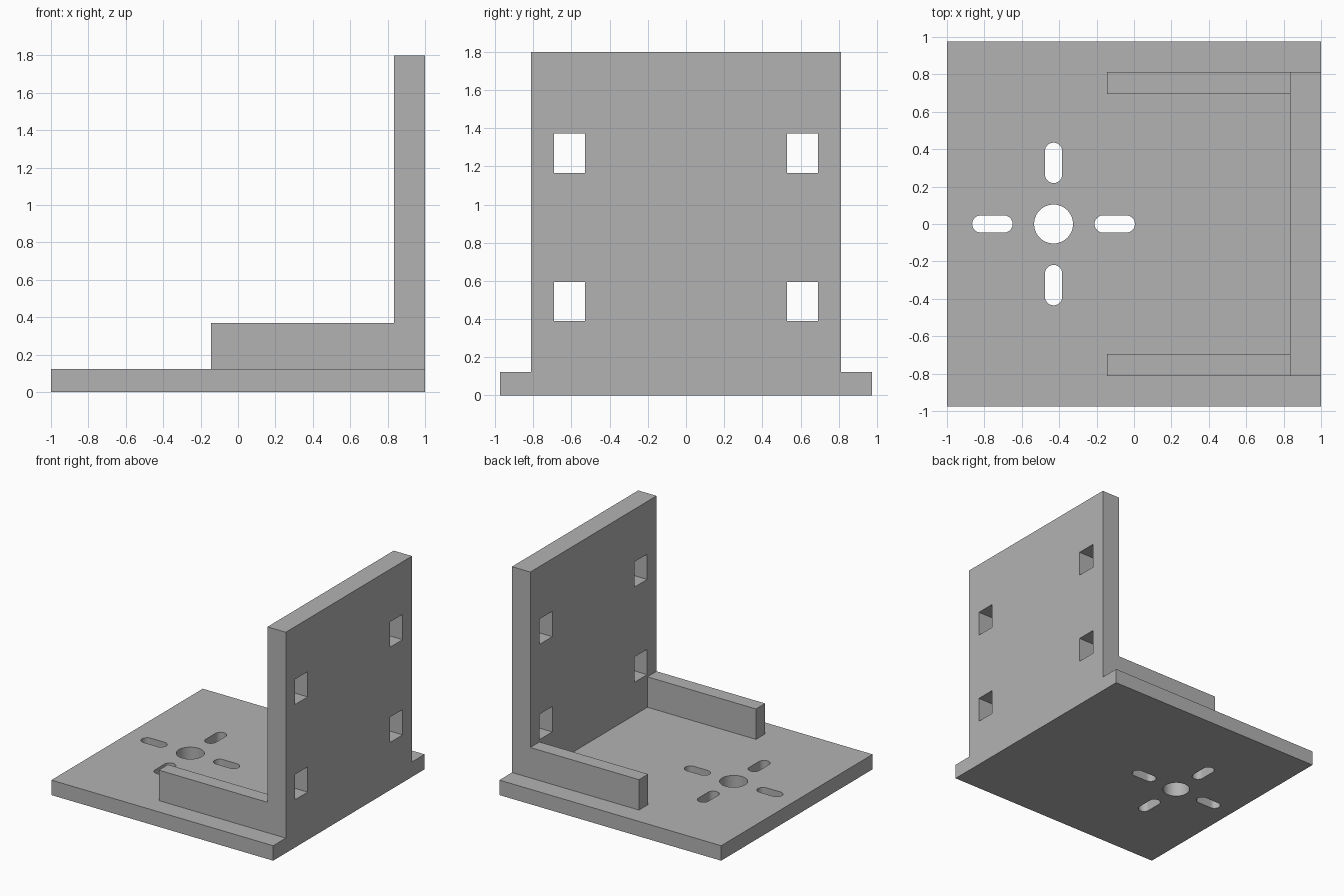
import bpy
import bmesh
import math
from mathutils import Matrix, Vector

cube = bpy.data.objects.get("Cube")
if cube:
    bpy.data.objects.remove(cube, do_unlink=True)

# Single grey finish
GREY = (0.45, 0.45, 0.45, 1.0)
grey = bpy.data.materials.new("grey")
grey.use_nodes = True
grey.diffuse_color = GREY
grey.node_tree.nodes["Principled BSDF"].inputs["Base Color"].default_value = GREY

# Main dimensions
BASE_Y, BASE_TOP = 0.975, 0.122
WALL_X, WALL_Y, WALL_TOP = 0.835, 0.813, 1.8
RIB_X, RIB_IN, RIB_TOP = -0.145, 0.695, 0.37


def finish(name, bm):
    bmesh.ops.recalc_face_normals(bm, faces=bm.faces)
    mesh = bpy.data.meshes.new(name)
    bm.to_mesh(mesh)
    bm.free()
    mesh.materials.append(grey)
    obj = bpy.data.objects.new(name, mesh)
    bpy.context.collection.objects.link(obj)
    return obj


def box(name, low, high):
    low, high = Vector(low), Vector(high)
    bm = bmesh.new()
    bmesh.ops.create_cube(bm, size=1)
    bmesh.ops.scale(bm, vec=high - low, verts=bm.verts)
    bmesh.ops.translate(bm, vec=(low + high) / 2, verts=bm.verts)
    return finish(name, bm)


def rounded_cutter(name, centre, half_run, radius, angle=0, steps=24):
    """Vertical prism: a round hole, or a slot when half_run is above zero."""
    bm = bmesh.new()
    turn = Matrix.Rotation(angle, 3, "Z")
    ring = []
    for side, start in ((1, -math.pi / 2), (-1, math.pi / 2)):
        last = steps + 1 if half_run else steps
        for i in range(last):
            a = start + math.pi * i / steps
            p = Vector((side * half_run + radius * math.cos(a),
                        radius * math.sin(a), -0.1))
            ring.append(bm.verts.new(turn @ p + centre))
    face = bm.faces.new(ring)
    top = bmesh.ops.extrude_face_region(bm, geom=[face])["geom"]
    bmesh.ops.translate(bm, vec=(0, 0, 0.4),
                        verts=[v for v in top if isinstance(v, bmesh.types.BMVert)])
    return finish(name, bm)


def cut(target, cutters):
    for cutter in cutters:
        mod = target.modifiers.new("hole", "BOOLEAN")
        mod.operation = "DIFFERENCE"
        mod.solver = "EXACT"
        mod.object = cutter
    bpy.context.view_layer.update()
    graph = bpy.context.evaluated_depsgraph_get()
    mesh = bpy.data.meshes.new_from_object(target.evaluated_get(graph))
    target.modifiers.clear()
    target.data = mesh
    for cutter in cutters:
        bpy.data.objects.remove(cutter, do_unlink=True)


# Base plate with a round hole and four slots around it
base = box("base_plate", (-1, -BASE_Y, 0), (1, BASE_Y, BASE_TOP))
hub = Vector((-0.43, 0, 0))
holes = [rounded_cutter("hub_cutter", hub, 0, 0.104)]
for i in range(4):
    angle = i * math.pi / 2
    offset = Matrix.Rotation(angle, 3, "Z") @ Vector((0.327, 0, 0))
    holes.append(rounded_cutter("slot_cutter", hub + offset, 0.062, 0.046, angle))
cut(base, holes)

# Upright wall with four rectangular windows
wall = box("upright_wall", (WALL_X, -WALL_Y, BASE_TOP), (1, WALL_Y, WALL_TOP))
windows = []
for y in (-0.611, 0.611):
    for z in (0.492, 1.268):
        windows.append(box("window_cutter", (0.7, y - 0.081, z - 0.103),
                           (1.1, y + 0.081, z + 0.103)))
cut(wall, windows)

# Side ribs running forward from the wall
for side, name in ((1, "back_rib"), (-1, "front_rib")):
    ys = sorted((side * RIB_IN, side * WALL_Y))
    box(name, (RIB_X, ys[0], BASE_TOP), (WALL_X, ys[1], RIB_TOP))

# Smooth the hole walls, keep the edges sharp
bpy.ops.object.select_all(action="DESELECT")
base.select_set(True)
bpy.context.view_layer.objects.active = base
bpy.ops.object.shade_smooth_by_angle(angle=math.radians(30))
